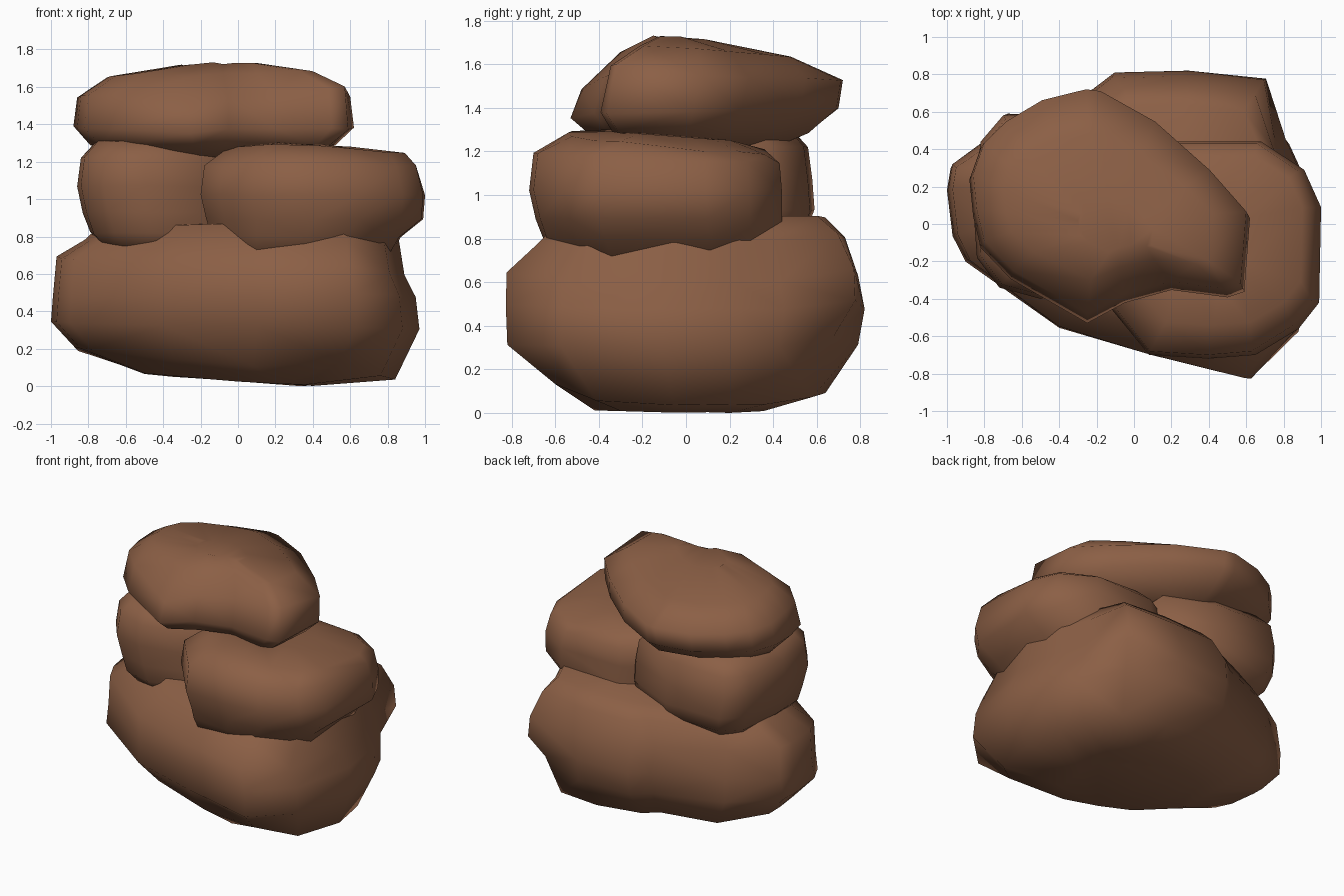
import bpy, bmesh, random
from mathutils import Vector

random.seed(4)
brown = bpy.data.materials.new("brown_stone")
brown.diffuse_color = (0.26, 0.115, 0.06, 1)


def rock(name, outline, rings, pushes=(), jitter=0.006):
    """Stack one plan outline into rings: (z, tilt_x, tilt_y, xmin, xmax, ymin, ymax).
    Each push (centre, radius, offset) then moves the surface locally."""
    xs, ys = zip(*outline)
    x0, x1, y0, y1 = min(xs), max(xs), min(ys), max(ys)
    bm = bmesh.new()
    loops = []
    for z, tx, ty, a, b, c, d in rings:
        loop = []
        for x, y in outline:
            px = a + (x - x0) / (x1 - x0) * (b - a)
            py = c + (y - y0) / (y1 - y0) * (d - c)
            pz = z + tx * px + ty * py + random.uniform(-jitter, jitter)
            p = Vector((px, py, pz))
            move = Vector()
            for centre, radius, offset in pushes:
                t = max(0, 1 - (p - Vector(centre)).length / radius)
                move += Vector(offset) * t * t * (3 - 2 * t)
            p += move
            p.z = max(0, p.z)
            loop.append(bm.verts.new(p))
        loops.append(loop)
    n = len(outline)
    for low, high in zip(loops, loops[1:]):
        for i in range(n):
            j = (i + 1) % n
            bm.faces.new((low[i], low[j], high[j], high[i]))
    bm.faces.new(loops[0][::-1])
    bm.faces.new(loops[-1])
    bmesh.ops.triangulate(bm, faces=bm.faces[:])
    bmesh.ops.recalc_face_normals(bm, faces=bm.faces[:])
    for f in bm.faces:
        f.smooth = True
    me = bpy.data.meshes.new(name)
    bm.to_mesh(me)
    bm.free()
    me.materials.append(brown)
    ob = bpy.data.objects.new(name, me)
    bpy.context.collection.objects.link(ob)
    return ob


# Wide bottom boulder, underside sloping up to the left
rock("base_boulder",
     [(-1, .2), (-.97, -.05), (-.9, -.19), (-.4, -.55), (.1, -.7), (.63, -.82),
      (.88, -.57), (.97, -.1), (.92, .25), (.83, .45), (.7, .77), (.3, .82),
      (-.1, .81), (-.22, .72), (-.68, .52), (-.98, .32)],
     [(.03, -.08, 0, -.5, .4, -.42, .38),
      (.115, -.10, 0, -.87, .84, -.60, .64),
      (.32, -.02, 0, -1, .97, -.82, .79),
      (.48, 0, 0, -.99, .95, -.82, .82),
      (.64, -.05, 0, -.97, .89, -.81, .79),
      (.78, 0, .04, -.82, .86, -.67, .73),
      (.88, .03, .02, -.74, .80, -.58, .64)],
     [((.7, .75, .2), .35, (-.08, -.08, .06)),
      ((.63, .74, .62), .3, (.06, .03, .06)),
      ((.65, -.72, .62), .3, (.03, -.02, .05)),
      ((.55, -.6, .06), .4, (0, 0, .07)),
      ((-.6, .4, .17), .4, (0, .08, -.04))])

# Middle boulder at the right and front, running smoothly into the base
rock("right_boulder",
     [(-.2, -.36), (-.1, -.48), (.08, -.7), (.4, -.72), (.65, -.7), (.88, -.56),
      (.99, -.42), (1, .09), (.91, .29), (.68, .44), (.22, .44), (-.1, .25)],
     [(.64, 0, 0, -.1, .78, -.56, .40),
      (.80, 0, 0, -.14, .87, -.655, .44),
      (.89, 0, 0, -.17, .99, -.69, .44),
      (1.02, 0, 0, -.2, 1.0, -.72, .44),
      (1.16, 0, -.04, -.18, .96, -.70, .43),
      (1.25, -.04, -.09, -.05, .90, -.54, .36),
      (1.28, -.03, -.07, .1, .6, -.35, .2)])

# Middle boulder at the left and back
rock("left_boulder",
     [(-.86, .1), (-.84, -.18), (-.72, -.34), (-.5, -.4), (-.2, -.32), (.1, -.05),
      (.12, .4), (-.25, .56), (-.7, .58), (-.82, .44)],
     [(.72, 0, 0, -.70, .1, -.30, .42),
      (.82, 0, 0, -.79, .12, -.37, .55),
      (.93, 0, 0, -.83, .12, -.38, .59),
      (1.07, 0, 0, -.86, .12, -.40, .58),
      (1.22, 0, 0, -.84, .10, -.38, .56),
      (1.31, 0, 0, -.76, .0, -.3, .48)])

# Flat slanting boulder on top
rock("top_boulder",
     [(-.88, .25), (-.86, .05), (-.82, -.12), (-.66, -.29), (-.25, -.53), (-.05, -.42),
      (.2, -.35), (.5, -.39), (.59, -.36), (.62, .04), (.42, .27), (.12, .54),
      (-.18, .71), (-.26, .72), (-.5, .66), (-.7, .54), (-.82, .42)],
     [(1.22, 0, 0, -.6, .35, -.25, .4),
      (1.29, 0, 0, -.79, .52, -.45, .57),
      (1.38, 0, .02, -.88, .62, -.53, .70),
      (1.55, 0, -.03, -.86, .60, -.48, .72),
      (1.665, .01, -.05, -.70, .42, -.30, .48),
      (1.72, .01, -.05, -.30, .10, -.15, .12)],
     [((-.25, -.5, 1.6), .33, (0, 0, -.08)),
      ((.58, -.35, 1.57), .25, (0, 0, .04))])
